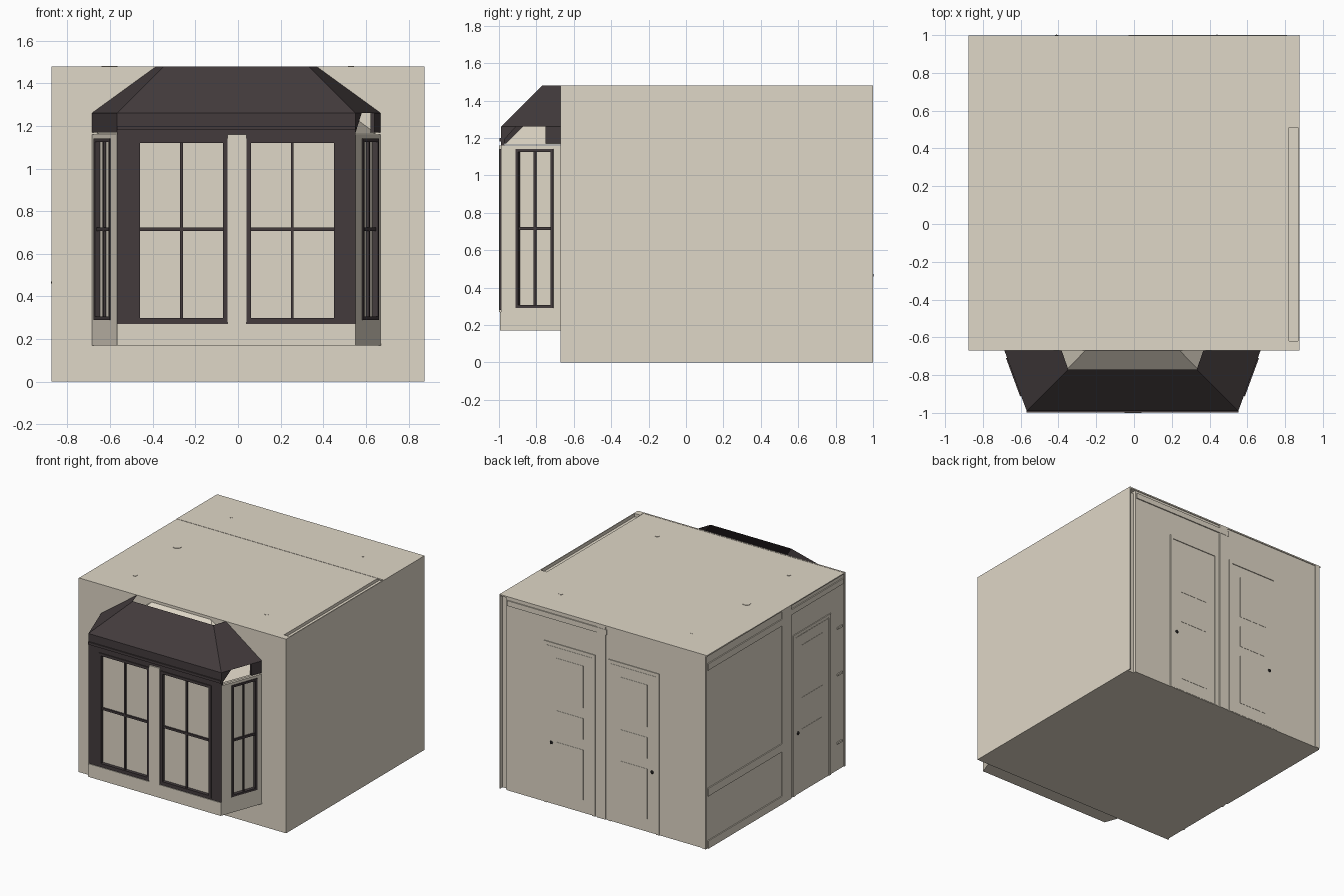
import bpy, bmesh
from mathutils import Vector

if "Cube" in bpy.data.objects:
    bpy.data.objects.remove(bpy.data.objects["Cube"])


def material(name, rgb):
    m = bpy.data.materials.new(name)
    m.diffuse_color = (*rgb, 1)
    m.use_nodes = True
    m.node_tree.nodes["Principled BSDF"].inputs["Base Color"].default_value = m.diffuse_color
    return m


BEIGE = material("warm beige plaster", (0.74, 0.68, 0.57))
DARK = material("dark brown paint", (0.056, 0.044, 0.046))
BLACK = material("black metal", (0.012, 0.011, 0.011))


def finish(bm, name, mat):
    bmesh.ops.recalc_face_normals(bm, faces=bm.faces)
    me = bpy.data.meshes.new(name)
    bm.to_mesh(me)
    bm.free()
    me.materials.append(mat)
    ob = bpy.data.objects.new(name, me)
    bpy.context.collection.objects.link(ob)
    return ob


def add_prism(bm, plan, z0, z1):
    lo = [bm.verts.new((x, y, z0)) for x, y in plan]
    hi = [bm.verts.new((x, y, z1)) for x, y in plan]
    n = len(plan)
    bm.faces.new(lo[::-1])
    bm.faces.new(hi)
    for i in range(n):
        j = (i + 1) % n
        bm.faces.new((lo[i], lo[j], hi[j], hi[i]))


def prism(name, plan, z0, z1, mat=BEIGE):
    bm = bmesh.new()
    add_prism(bm, plan, z0, z1)
    return finish(bm, name, mat)


def box(name, x0, x1, y0, y1, z0, z1, mat=BEIGE):
    return prism(name, [(x0, y0), (x1, y0), (x1, y1), (x0, y1)], z0, z1, mat)


class Wall:
    """Plan line p-q; u runs along it, d is the distance out from the room."""
    def __init__(self, p, q, out):
        self.p, self.t = Vector(p), (Vector(q) - Vector(p)).normalized()
        self.n = Vector((self.t.y, -self.t.x))
        if self.n.dot(Vector(out)) < 0:
            self.n = -self.n

    def at(self, u, d):
        return tuple(self.p + self.t * u + self.n * d)

    def bars(self, name, rects, d0, d1, mat=BEIGE):
        bm = bmesh.new()
        for u0, u1, z0, z1 in rects:
            add_prism(bm, [self.at(u0, d0), self.at(u1, d0), self.at(u1, d1), self.at(u0, d1)], z0, z1)
        return finish(bm, name, mat)


def border(u0, u1, z0, z1, w):
    return [(u0, u0 + w, z0, z1), (u1 - w, u1, z0, z1),
            (u0 + w, u1 - w, z0, z0 + w), (u0 + w, u1 - w, z1 - w, z1)]


def window(wall, name, u0, u1, z0, z1, w):
    c, m = (u0 + u1) / 2, 0.715
    wall.bars(name + "_frame", border(u0, u1, z0, z1, w), -0.02, 0.006, DARK)
    wall.bars(name + "_glazing_bars", [(c - .006, c + .006, z0 + w, z1 - w),
                                       (u0 + w, u1 - w, m - .008, m + .008)], -0.014, -0.002, DARK)
    wall.bars(name + "_blind", [(u0, u1, z0, z1)], -0.025, -0.02)


def door(wall, name, u0, u1, knob_u):
    wall.bars(name + "_casing", [(u0, u0 + .025, 0, 1.23), (u1 - .025, u1, 0, 1.23),
                                 (u0 + .025, u1 - .025, 1.205, 1.23)], -0.005, 0.006)
    wall.bars(name + "_leaf", [(u0 + .025, u1 - .025, 0.005, 1.2)], -0.005, 0.002)
    panels = [(0.1, 0.48), (0.56, 0.72), (0.8, 1.12)]
    wall.bars(name + "_panels", [(u0 + .1, u1 - .1, a, b) for a, b in panels], -0.005, 0.004)
    bm = bmesh.new()
    bmesh.ops.create_uvsphere(bm, u_segments=10, v_segments=6, radius=0.014)
    x, y = wall.at(knob_u, -0.003)
    bmesh.ops.translate(bm, verts=bm.verts, vec=(x, y, 0.465))
    finish(bm, name + "_knob", BLACK)


# Room shell: body, front and right walls, ceiling plates with seam and side groove
box("room_body", -0.867, 0.82, -0.66, 0.992, 0, 1.47)
box("front_wall", -0.875, 0.875, -0.67, -0.66, 0, 1.48)
box("right_wall", 0.868, 0.875, -0.66, 1.0, 0, 1.48)
box("right_wall_core", 0.82, 0.868, -0.66, 0.97, 0.0, 1.455)
box("ceiling_front", -0.875, 0.82, -0.66, 0.51, 1.47, 1.478)
box("ceiling_rear", -0.875, 0.868, 0.51, 0.998, 1.47, 1.48)
box("ceiling_corner", 0.82, 0.868, -0.66, -0.62, 1.455, 1.48)


def ceiling_disc(name, x, y, r):
    bm = bmesh.new()
    bmesh.ops.create_cone(bm, cap_ends=True, segments=12, radius1=r, radius2=r, depth=0.004)
    bmesh.ops.translate(bm, verts=bm.verts, vec=(x, y, 1.479))
    finish(bm, name, BEIGE)


for x in (-0.58, 0.53):
    for y in (-0.41, 0.75):
        ceiling_disc("ceiling_spot", x, y, 0.015)
ceiling_disc("ceiling_rose", -0.61, 0.14, 0.03)

# Back wall: two doors, pilaster and cornice
back = Wall((0.87, 0.992), (-0.87, 0.992), (0, 1))
door(back, "back_door_a", 0.37, 0.80, 0.43)
door(back, "back_door_b", 0.91, 1.34, 1.28)
back.bars("back_pilaster", [(0.82, 0.89, 0, 1.47)], -0.005, 0.006)
back.bars("back_cornice", [(0.06, 0.9, 1.41, 1.45)], -0.005, 0.008)
back.bars("back_edge_trim", [(1.7, 1.735, 0, 1.47)], -0.005, 0.006)

# Left wall: door, pilaster and horizontal mouldings
left = Wall((-0.867, 1.0), (-0.867, -0.67), (-1, 0))
door(left, "left_door", 1.05, 1.50, 1.11)
left.bars("left_pilaster", [(0.91, 1.02, 0, 1.47)], -0.005, 0.007)
left.bars("left_mouldings", [(0.02, 0.91, 1.36, 1.41), (0.02, 0.91, 0.40, 0.46), (0.02, 0.91, 0.0, 0.06),
                             (1.02, 1.65, 1.40, 1.44)], -0.005, 0.008)
left.bars("left_wall_brackets", [(1.58, 1.64, z, z + .015) for z in (0.2, 0.72, 1.075)], -0.005, 0.008)

# Bay floor and base (shifted slightly to the left of centre)
CX, FX, SX, FY, WY = -0.008, 0.56, 0.678, -0.99, -0.67
prism("bay_floor", [(CX - FX, FY), (CX + FX, FY), (CX + SX, WY), (CX - SX, WY)], 0.17, 0.18)

# Bay front: base, dark panel around two windows, central post
front = Wall((CX - FX, FY), (CX + FX, FY), (0, -1))
front.bars("bay_front_base", [(0, 2 * FX, 0.17, 0.27)], -0.02, 0.005)
L, R = (0.088, 0.518), (0.608, 1.038)
front.bars("bay_front_panel", [(0, L[0], .27, 1.26), (R[1], 2 * FX, .27, 1.26),
                               (L[0], R[1], 1.14, 1.26), (L[0], L[1], .27, .28), (R[0], R[1], .27, .28)],
           -0.02, 0.0, DARK)
front.bars("bay_front_cornice", [(0, 2 * FX, 1.18, 1.2)], -0.01, 0.008, DARK)
front.bars("bay_centre_post", [(L[1], R[0], 0.27, 1.16)], -0.02, 0.01)
for name, (a, b) in (("left", L), ("right", R)):
    window(front, "front_" + name + "_window", a, b, 0.28, 1.14, 0.02)

# Angled bay sides
for s, name in ((-1, "left"), (1, "right")):
    side = Wall((CX + s * FX, FY), (CX + s * SX, WY), (s, 0))
    n = 0.34
    a, b = 0.085, 0.30
    side.bars("bay_%s_wall" % name, [(0, n, 0.17, 0.29), (0, a, .29, 1.16), (b, n, .29, 1.16),
                                     (a, b, 1.14, 1.16)], -0.02, 0.0)
    window(side, "side_%s_window" % name, a, b, 0.29, 1.14, 0.016)
    # Fascia: whole on the left, only a short piece near the wall on the right
    side.bars("bay_%s_fascia" % name, [(0 if s < 0 else 0.255, n, 1.17, 1.26)], -0.02, 0.0, DARK)


# Hipped bay roof, open at the top, with a plaster lining below
def sheets(name, faces, mat):
    bm = bmesh.new()
    for f in faces:
        bm.faces.new([bm.verts.new((x + CX, y, z)) for x, y, z in f])
    bmesh.ops.remove_doubles(bm, verts=bm.verts, dist=1e-4)
    return finish(bm, name, mat)


roof, lining = [], []
roof.append([(-FX, FY, 1.26), (FX, FY, 1.26), (.34, -.77, 1.48), (-.34, -.77, 1.48)])
lining.append([(-.54, -.97, 1.165), (.54, -.97, 1.165), (.25, WY, 1.46), (-.25, WY, 1.46)])
for s in (-1, 1):
    roof.append([(s * FX, FY, 1.26), (s * SX, WY, 1.26), (s * .375, WY, 1.48), (s * .34, -.77, 1.48)])
    lining.append([(s * .54, -.97, 1.165), (s * .655, WY, 1.165), (s * .25, WY, 1.46)])
roof.append([(FX, FY, 1.26), (FX, FY, 1.17), (0.588, -0.91, 1.26)])
sheets("bay_roof", roof, DARK)
sheets("bay_roof_lining", lining, BEIGE)
